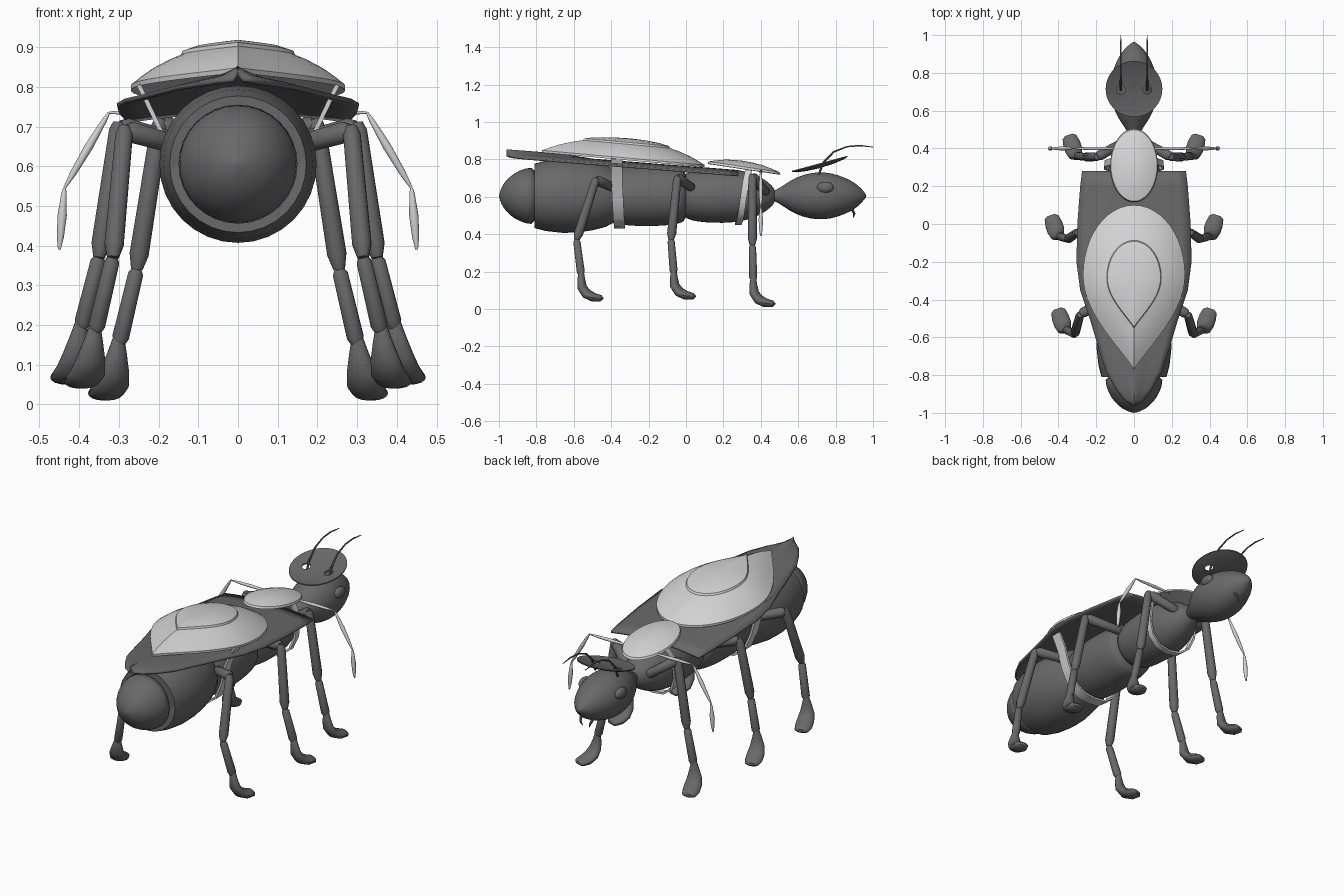
import bpy, bmesh, math
from mathutils import Vector

if "Cube" in bpy.data.objects:
    bpy.data.objects.remove(bpy.data.objects["Cube"])


def material(name, value):
    m = bpy.data.materials.new(name)
    m.use_nodes = True
    col = (value, value, value, 1)
    m.diffuse_color = col
    m.node_tree.nodes["Principled BSDF"].inputs["Base Color"].default_value = col
    return m


DARK = material("dark grey", 0.14)
LIGHT = material("pale grey", 0.65)


def finish(name, bm, mat, angle=40):
    bmesh.ops.recalc_face_normals(bm, faces=bm.faces)
    me = bpy.data.meshes.new(name)
    bm.to_mesh(me)
    bm.free()
    me.materials.append(mat)
    ob = bpy.data.objects.new(name, me)
    bpy.context.collection.objects.link(ob)
    bpy.ops.object.select_all(action='DESELECT')
    ob.select_set(True)
    bpy.context.view_layer.objects.active = ob
    bpy.ops.object.shade_smooth_by_angle(angle=math.radians(angle))
    return ob


def skin(bm, rings):
    """Bridge equal closed loops of points and cap both ends."""
    loops = [[bm.verts.new(p) for p in r] for r in rings]
    n = len(loops[0])
    for a, b in zip(loops, loops[1:]):
        for i in range(n):
            j = (i + 1) % n
            bm.faces.new((a[i], a[j], b[j], b[i]))
    bm.faces.new(loops[0])
    bm.faces.new(loops[-1])


def tube(name, pts, sizes, mat, segs=16, ref=(1, 0, 0), turn=0.0):
    """Sweep an ellipse; each size is (half width along ref, half thickness)."""
    pts = [Vector(p) for p in pts]
    rings = []
    for i, (p, s) in enumerate(zip(pts, sizes)):
        w, h = s if isinstance(s, tuple) else (s, s)
        t = (pts[min(i + 1, len(pts) - 1)] - pts[max(i - 1, 0)]).normalized()
        u = Vector(ref)
        u = (u - t * u.dot(t)).normalized()
        v = t.cross(u)
        angles = [turn + 2 * math.pi * k / segs for k in range(segs)]
        rings.append([p + u * w * math.cos(a) + v * h * math.sin(a) for a in angles])
    bm = bmesh.new()
    skin(bm, rings)
    return finish(name, bm, mat)


def limb(name, a, b, r, mat, shape=((0, .6), (.06, .9), (.5, .95), (.9, 1), (1, .6))):
    a, b = Vector(a), Vector(b)
    return tube(name, [a.lerp(b, t) for t, _ in shape], [r * k for _, k in shape],
                mat, 12, ref=(.3, 1, .1))


# Body segments, turned about the long axis
BODY = {
    "tail_cap": [(-1, .004), (-.99, .04), (-.965, .082), (-.92, .122), (-.86, .149), (-.79, .163)],
    "abdomen": [(-.8, .15), (-.81, .172), (-.75, .188), (-.66, .198), (-.58, .196),
                (-.5, .184), (-.43, .166), (-.38, .14)],
    "rear_thorax": [(-.43, .12), (-.38, .15), (-.3, .161), (-.2, .164), (-.1, .159),
                    (-.03, .148), (.01, .13)],
    "front_thorax": [(-.02, .11), (.02, .132), (.1, .143), (.2, .147), (.3, .138),
                     (.38, .112), (.44, .075), (.48, .035)],
    "head": [(.45, .02), (.5, .04), (.56, .085), (.62, .112), (.7, .13), (.78, .123),
             (.85, .098), (.9, .073), (.94, .038), (.965, .004)],
}
for name, prof in BODY.items():
    ob = tube(name, [(0, y, .605) for y, _ in prof], [r for _, r in prof], DARK, 32)
    if name != "abdomen":
        ob.modifiers.new("smooth", 'SUBSURF').levels = 1


# Domed plates: concentric copies of an outline over a sloping base
def dome(name, outline, cy, base, steps, mat):
    bm = bmesh.new()
    rings = []
    for k, h in steps:
        ring = []
        for x, y in outline:
            yy = cy + (y - cy) * k
            ring.append((x * k, yy, base(yy) + h))
        rings.append(ring)
    skin(bm, rings)
    return finish(name, bm, mat, 25)


def teardrop(n=48):
    pts = []
    for i in range(n):
        a = 2 * math.pi * i / n
        c, s = math.cos(a), math.sin(a)
        if c >= 0:
            pts.append((.27 * s, -.27 + .37 * c))
        else:
            t = 1 - abs(s) if abs(s) < 1e-6 else math.acos(abs(s)) / (math.pi / 2)
            pts.append((math.copysign(.27 * abs(math.cos(t * math.pi / 2)) ** 1.1, s), -.27 - .5 * t))
    return pts


dome("rear_shield", teardrop(), -.3, lambda y: .775 - .09 * y,
     [(.05, .01), (.9, -.004), (1, -.008), (1, .004), (.92, .021), (.8, .044), (.66, .064),
      (.535, .078), (.52, .088), (.4, .099), (.22, .107), (.03, .11)], LIGHT)
oval = [(.126 * math.cos(i * math.pi / 20), .31 + .195 * math.sin(i * math.pi / 20)) for i in range(40)]
dome("front_shield", oval, .31, lambda y: .795 - .15 * y,
     [(.05, .005), (.95, -.002), (1, 0), (.97, .012), (.8, .022), (.5, .036), (.25, .041), (.03, .043)], LIGHT)

# Long wing case, a thin arched sheet with a raised centre fold at the tail
WING = [(.28, .275), (.2, .285), (0, .3), (-.2, .305), (-.35, .285), (-.5, .235), (-.65, .19),
        (-.78, .15), (-.87, .1), (-.93, .055), (-.96, .015)]
bm = bmesh.new()
rows = []
for y, w in WING:
    row = []
    for i in range(13):
        u = i / 6 - 1
        z = .765 - .078 * y - .022 * u * u
        if y < -.5:
            z += .014 * max(0, 1 - abs(u) * 2)
        row.append(bm.verts.new((u * w, y, z)))
    rows.append(row)
for a, b in zip(rows, rows[1:]):
    for i in range(12):
        bm.faces.new((a[i], a[i + 1], b[i + 1], b[i]))
wing = finish("wing_case", bm, DARK)
wing.modifiers.new("thickness", 'SOLIDIFY').thickness = .012

# Straps holding the shields under the body
def strap(name, half, width):
    path = half + [(-x, y, z) for x, y, z in reversed(half[:-1])]
    tube(name, path, [(width * 1.41, .008)] * len(path), LIGHT, 4, (0, 1, 0), math.pi / 4)


strap("rear_strap", [(.25, -.37, .805), (.195, -.37, .69), (.172, -.365, .59), (.13, -.36, .49),
                     (.07, -.355, .445), (0, -.355, .436)], .03)
strap("front_strap", [(.11, .335, .745), (.15, .32, .68), (.152, .305, .58), (.125, .295, .51),
                      (.07, .285, .467), (0, .28, .456)], .017)

# Legs: hip, knee, shin joint, ankle, and foot drop
LEGS = {
    "rear": [(.14, -.39, .65), (.285, -.48, .69), (.315, -.585, .37), (.36, -.56, .18)],
    "middle": [(.12, .03, .65), (.3, -.045, .7), (.35, -.08, .37), (.395, -.065, .19)],
    "front": [(.06, .43, .62), (.195, .355, .71), (.255, .355, .34), (.3, .36, .15)],
}
for side, s in (("left", 1), ("right", -1)):
    for name, joints in LEGS.items():
        pre = f"{name}_{side}_"
        hip, knee, shin, ankle = [Vector((x * s, y, z)) for x, y, z in joints]
        limb(pre + "hip", hip, knee, .027, DARK)
        limb(pre + "thigh", knee + Vector((0, 0, .01)), shin, .025, DARK)
        limb(pre + "shin", shin, ankle, .022, DARK)
        foot = [(0, 0, .02), (.004, .0, -.02), (.01, .005, -.065), (.018, .03, -.1),
                (.03, .065, -.117), (.042, .1, -.122), (.046, .112, -.122)]
        tube(pre + "foot", [ankle + Vector((x * s, y, z)) for x, y, z in foot],
             [(.014, .014), (.025, .02), (.038, .024), (.046, .026), (.046, .024), (.038, .018), (.02, .008)],
             DARK, 16, (1, -.35 * s, 0))

    # Slender jointed feelers beside the front shield
    spindle = ((0, .3), (.1, .6), (.45, 1), (.8, .75), (1, .3))
    arm = [(.08 * s, .4, .735), (.325 * s, .4, .735), (.437 * s, .4, .545), (.45 * s, .4, .39)]
    for i, part in enumerate(("upper", "middle", "lower")):
        limb(f"feeler_{side}_{part}", arm[i], arm[i + 1], (.009, .011, .012)[i], LIGHT, spindle)

    # Eyes
    bm = bmesh.new()
    bmesh.ops.create_uvsphere(bm, u_segments=20, v_segments=12, radius=1)
    bmesh.ops.scale(bm, vec=(.022, .045, .03), verts=bm.verts)
    bmesh.ops.translate(bm, vec=(.113 * s, .745, .65), verts=bm.verts)
    finish(f"eye_{side}", bm, DARK)

    # Antennae and small jaws
    tube(f"antenna_{side}", [(.07 * s, .71, .72), (.07 * s, .735, .785), (.07 * s, .79, .84),
                             (.07 * s, .86, .868), (.07 * s, .93, .874), (.07 * s, 1, .866)],
         [.006, .006, .005, .004, .004, .002], DARK, 8)
    tube(f"jaw_{side}", [(.03 * s, .865, .55), (.036 * s, .89, .53), (.03 * s, .9, .51), (.02 * s, .895, .49)],
         [.009, .008, .006, .002], DARK, 8)

# Tilted brim over the head, pierced where the antennae pass
circle = [(.15 * math.cos(i * math.pi / 24), .715 + .148 * math.sin(i * math.pi / 24)) for i in range(48)]
brim = dome("head_brim", circle, .715, lambda y: .765 + .27 * (y - .715),
            [(.03, -.012), (.5, -.008), (.85, .0), (1, .008), (1, .014), (.85, .008), (.5, .0), (.03, -.004)], DARK)
for s in (1, -1):
    bpy.ops.mesh.primitive_cylinder_add(vertices=20, radius=.023, depth=.08, location=(.07 * s, .71, .765))
    cutter = bpy.context.object
    cutter.name = "brim_cutter_" + ("left" if s > 0 else "right")
    cutter.hide_render = True
    cutter.hide_viewport = True
    cutter.display_type = 'WIRE'
    cut = brim.modifiers.new("hole", 'BOOLEAN')
    cut.operation = 'DIFFERENCE'
    cut.object = cutter
